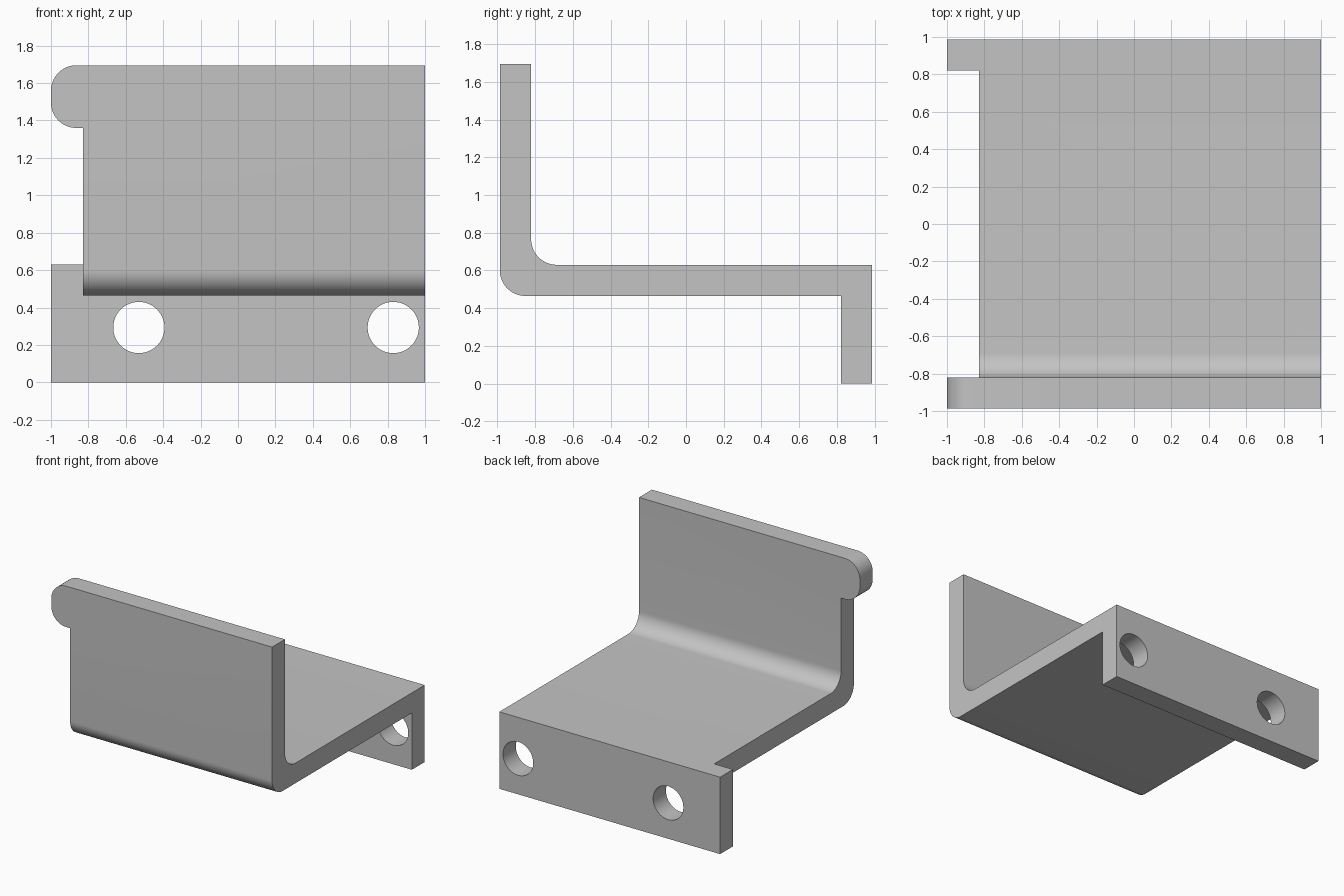
import bpy
import bmesh
from math import cos, sin, radians
from mathutils import Vector

cube = bpy.data.objects.get("Cube")
if cube:
    bpy.data.objects.remove(cube, do_unlink=True)

# Overall sizes
DEPTH, HEIGHT = 0.987, 1.695
FLOOR_LOW, FLOOR_TOP = 0.465, 0.63
WALL_IN = 0.821          # inner face distance of both upright walls
BODY_LEFT = -0.83        # narrow edge of the sheet
TAB_LOW = 1.36
R = 0.136

steel = bpy.data.materials.new("steel grey")
steel.use_nodes = True
GREY = (0.55, 0.55, 0.55, 1)
steel.diffuse_color = GREY
steel.node_tree.nodes["Principled BSDF"].inputs["Base Color"].default_value = GREY


def arc(cx, cy, start, end, r=R, steps=16):
    angles = [radians(start + (end - start) * i / steps) for i in range(steps + 1)]
    return [(cx + r * cos(a), cy + r * sin(a)) for a in angles]


def prism(name, outline, axis, low, high):
    """Extrude a closed outline along x (outline is y, z) or y (outline is x, z)."""
    def place(p, t):
        return (t, p[0], p[1]) if axis == "x" else (p[0], t, p[1])
    bm = bmesh.new()
    face = bm.faces.new([bm.verts.new(place(p, low)) for p in outline])
    new = bmesh.ops.extrude_face_region(bm, geom=[face])["geom"]
    move = Vector(place((0, 0), high - low))
    bmesh.ops.translate(bm, vec=move,
                        verts=[v for v in new if isinstance(v, bmesh.types.BMVert)])
    bmesh.ops.recalc_face_normals(bm, faces=bm.faces)
    mesh = bpy.data.meshes.new(name)
    bm.to_mesh(mesh)
    bm.free()
    mesh.materials.append(steel)
    obj = bpy.data.objects.new(name, mesh)
    bpy.context.collection.objects.link(obj)
    return obj


# Bent sheet: front wall, floor and rear flange in one profile
side = [(-DEPTH, HEIGHT)]
side += arc(-DEPTH + R, FLOOR_LOW + R, 180, 270)
side += [(WALL_IN, FLOOR_LOW), (WALL_IN, 0), (DEPTH, 0), (DEPTH, FLOOR_TOP)]
side += arc(-WALL_IN + R, FLOOR_TOP + R, 270, 180)
side += [(-WALL_IN, HEIGHT)]
bracket = prism("bracket", side, "x", -1, 1)

# Side notch that leaves the tab with its rounded lower corner
notch = [(-1.2, -0.2), (BODY_LEFT, -0.2), (BODY_LEFT, TAB_LOW)]
notch += arc(-1 + R, TAB_LOW + R, 270, 180)
notch += [(-1.2, TAB_LOW + R)]
cutters = [prism("notch_cutter", notch, "y", -1.2, WALL_IN)]

# Rounded upper corner of the tab
corner = arc(-1 + R, HEIGHT - R, 180, 90)
corner += [(-1 + R, HEIGHT + 0.2), (-1.2, HEIGHT + 0.2), (-1.2, HEIGHT - R)]
cutters.append(prism("corner_cutter", corner, "y", -1.2, -0.6))

# Two bolt holes through the rear flange
for x in (-0.53, 0.83):
    circle = arc(x, 0.293, 0, 360, r=0.137, steps=48)[:-1]
    cutters.append(prism("hole_cutter", circle, "y", 0.7, 1.2))

bpy.ops.object.select_all(action="DESELECT")
bpy.context.view_layer.objects.active = bracket
bracket.select_set(True)
for cutter in cutters:
    cutter.hide_render = True
    mod = bracket.modifiers.new("cut", "BOOLEAN")
    mod.operation = "DIFFERENCE"
    mod.solver = "EXACT"
    mod.object = cutter
    bpy.ops.object.modifier_apply(modifier=mod.name)
    bpy.data.objects.remove(cutter, do_unlink=True)

bpy.ops.object.shade_smooth_by_angle(angle=radians(30))
